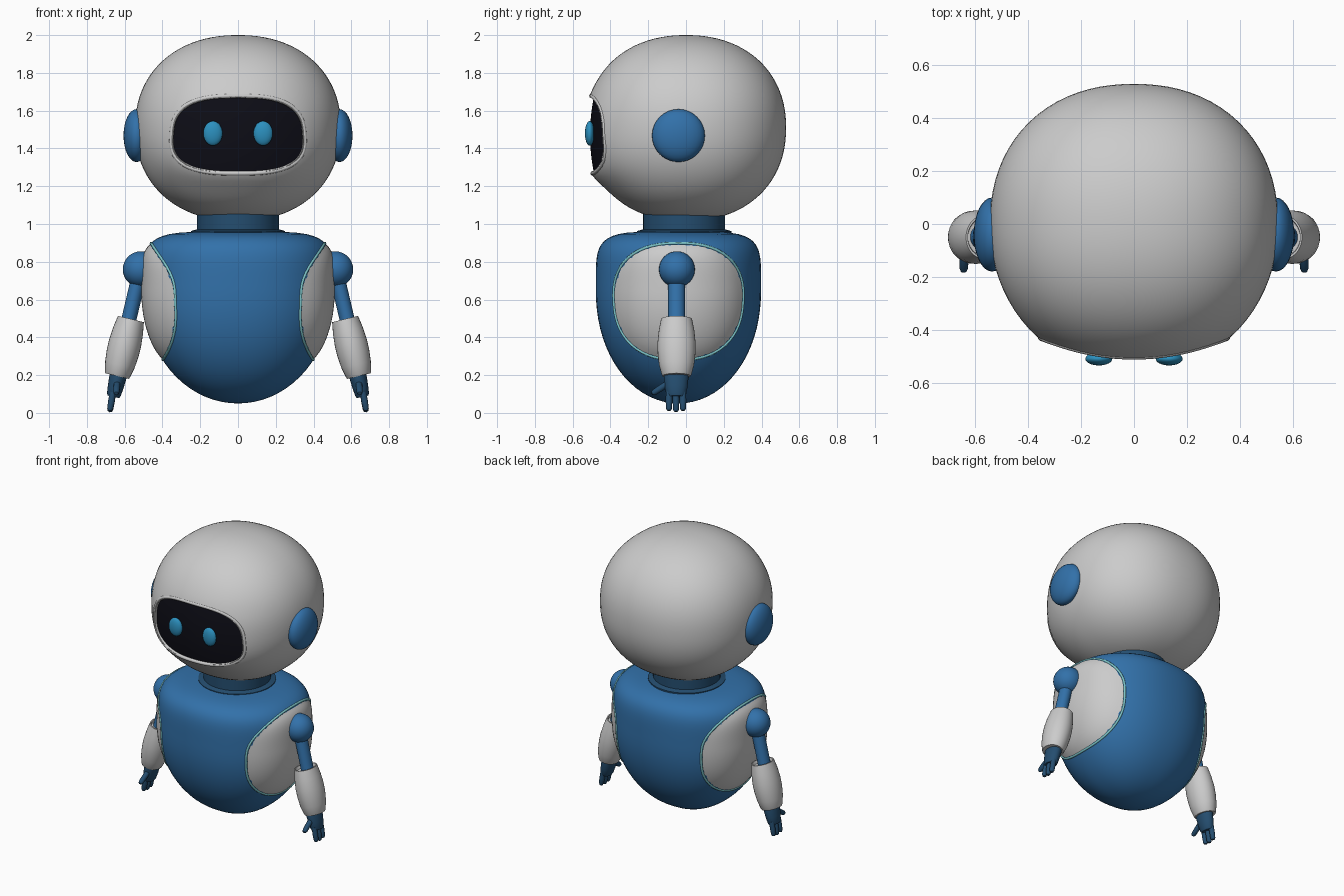
import bpy, bmesh
from math import sin, cos, pi, exp
from mathutils import Vector, Matrix

if "Cube" in bpy.data.objects:
    bpy.data.objects.remove(bpy.data.objects["Cube"])

def material(name, rgb):
    m = bpy.data.materials.new(name)
    m.diffuse_color = (*rgb, 1)
    m.use_nodes = True
    m.node_tree.nodes["Principled BSDF"].inputs["Base Color"].default_value = m.diffuse_color
    return m

BLUE = material("blue", (0.032, 0.165, 0.40))
DARK = material("dark_blue", (0.018, 0.075, 0.16))
BLACK = material("black", (0.004, 0.004, 0.008))
CYAN = material("eye_blue", (0.025, 0.28, 0.52))
TEAL = material("teal", (0.20, 0.55, 0.58))

def smooth(ob, angle=40):
    bpy.ops.object.select_all(action='DESELECT')
    ob.select_set(True)
    bpy.context.view_layer.objects.active = ob
    bpy.ops.object.shade_smooth_by_angle(angle=angle * pi / 180)

def finish(name, data, mat=None, mirror=False, angle=40):
    if isinstance(data, bmesh.types.BMesh):
        bmesh.ops.remove_doubles(data, verts=data.verts, dist=1e-5)
        bmesh.ops.recalc_face_normals(data, faces=data.faces)
        me = bpy.data.meshes.new(name)
        data.to_mesh(me)
        data.free()
    else:
        me = data
    ob = bpy.data.objects.new(name, me)
    bpy.context.collection.objects.link(ob)
    if mat:
        me.materials.append(mat)
    if ob.type == 'MESH':
        smooth(ob, angle)
    if mirror:
        ob.modifiers.new("mirror", 'MIRROR')
    return ob

def ball(name, centre, radii, mat=None, mirror=False, segs=32):
    bm = bmesh.new()
    bmesh.ops.create_uvsphere(bm, u_segments=segs, v_segments=segs // 2, radius=1,
                              matrix=Matrix.Translation(centre) @ Matrix.Diagonal((*radii, 1)))
    return finish(name, bm, mat, mirror)

def bridge(bm, rings):
    rows = [[bm.verts.new(p) for p in r] for r in rings]
    for a, b in zip(rows, rows[1:]):
        for i in range(len(a)):
            j = (i + 1) % len(a)
            bm.faces.new((a[i], a[j], b[j], b[i]))

def spin(name, p0, p1, profile, su=1, sv=1, mat=None, mirror=False, segs=24):
    """Turned part along p0-p1; profile is (radius, fraction along axis)."""
    p0, p1 = Vector(p0), Vector(p1)
    d = (p1 - p0).normalized()
    u = Vector((0, 1, 0)).cross(d).normalized()
    v = d.cross(u)
    bm = bmesh.new()
    bridge(bm, [[p0.lerp(p1, t) + u * (r * su * cos(2 * pi * i / segs)) + v * (r * sv * sin(2 * pi * i / segs))
                 for i in range(segs)] for r, t in profile])
    return finish(name, bm, mat, mirror)

def sup(t, n):
    """Point on a unit superellipse."""
    c, s = cos(t), sin(t)
    k = (abs(c) ** n + abs(s) ** n) ** (-1 / n)
    return c * k, s * k

def patch(name, point, rings, segs, mat=None, mirror=False):
    bm = bmesh.new()
    bridge(bm, [[point(k / rings, 2 * pi * i / segs) for i in range(segs)] for k in range(rings + 1)])
    return finish(name, bm, mat, mirror)

def tube(name, pts, radius, mat=None, mirror=False):
    cu = bpy.data.curves.new(name, 'CURVE')
    cu.dimensions = '3D'
    cu.bevel_depth = radius
    cu.bevel_resolution = 2
    sp = cu.splines.new('POLY')
    sp.points.add(len(pts) - 1)
    for p, q in zip(sp.points, pts):
        p.co = (*q, 1)
    sp.use_cyclic_u = True
    return finish(name, cu, mat, mirror)

# Head: slightly squared ellipsoid that swells around the face opening
HZ, RX, RY, HP, FZ = 1.51, 0.545, 0.53, 2.18, 1.473

def head_rz(z):
    return 0.49 if z > HZ else 0.495

def swell(x, z):
    r = (abs(x / 0.345) ** 3 + abs((z - FZ) / 0.2) ** 3) ** (1 / 3)
    low = max(-1, min(1, (FZ - z) / 0.2))
    return (0.016 + 0.012 * low) * exp(-((r - 1) / 0.35) ** 2)

bm = bmesh.new()
bmesh.ops.create_uvsphere(bm, u_segments=80, v_segments=48, radius=1)
for v in bm.verts:
    p = v.co / sum(abs(c) ** HP for c in v.co) ** (1 / HP)
    x, y, z = p.x * RX, p.y * RY, HZ + p.z * (0.49 if p.z > 0 else 0.495)
    if y < -0.2:
        y -= swell(x, z) * min(1, (-0.2 - y) / 0.1)
    v.co = x, y, z
head = finish("head", bm)

def outline(t, k=1.0):
    c, s = sup(t, 2.8)
    return 0.343 * c * k * (1 - 0.04 * s), FZ + 0.2 * s * k

bm = bmesh.new()
bridge(bm, [[(outline(2 * pi * i / 64, k)[0], y, outline(2 * pi * i / 64, k)[1]) for i in range(64)]
            for k, y in ((0, -0.8), (1, -0.8), (1, -0.37), (0, -0.37))])
cutter = finish("face_cutter", bm)
mod = head.modifiers.new("opening", 'BOOLEAN')
mod.operation, mod.object, mod.solver = 'DIFFERENCE', cutter, 'EXACT'
bpy.context.view_layer.objects.active = head
bpy.ops.object.modifier_apply(modifier="opening")
bpy.data.objects.remove(cutter)
smooth(head)

# Rim, visor and eyes
def rim_point(t):
    x, z = outline(t, 1.025)
    q = 1 - abs(x / RX) ** HP - abs((z - HZ) / head_rz(z)) ** HP
    return x, -RY * max(q, 0) ** (1 / HP) - swell(x, z) + 0.009, z

def visor_point(k, t):
    x, z = outline(t, k * 1.01)
    return x, -0.508 + 0.085 * (x / 0.34) ** 2 + 0.02 * ((z - FZ) / 0.2) ** 2, z

tube("face_rim", [rim_point(2 * pi * i / 72) for i in range(72)], 0.012)
patch("visor", visor_point, 8, 64, BLACK)
ball("eye", (0.133, -0.51, 1.48), (0.051, 0.025, 0.065), CYAN, True)
ball("ear_disc", (0.537, -0.04, 1.468), (0.069, 0.14, 0.14), BLUE, True)

# Neck
spin("neck", (0, -0.01, 0.94), (0, -0.01, 1.1),
     [(0, 0), (0.25, 0), (0.25, 0.14), (0.217, 0.2), (0.217, 1), (0, 1)], mat=DARK, segs=48)

# Body: elliptical sections along a rounded egg profile
YC, DEPTH, N = -0.04, 0.875, 2.2

def half_width(z):
    if z < 0.65:
        return 0.5 * max(0, 1 - ((0.65 - z) / 0.6) ** 2.1) ** 0.5
    return 0.5 * max(0, 1 - ((z - 0.65) / 0.31) ** 5) ** 0.2

levels = [0.65 - 0.6 * cos(pi / 2 * i / 18) for i in range(18)]
levels += [0.65 + 0.31 * sin(pi / 2 * i / 16) for i in range(17)]
bm = bmesh.new()
bridge(bm, [[(half_width(z) * c, YC + DEPTH * half_width(z) * s, z)
             for c, s in (sup(2 * pi * i / 64, N) for i in range(64))] for z in levels])
finish("body", bm, BLUE, angle=60)

# Side panels following the body surface, with a teal seam
def panel_point(k, t, lift=0.012):
    c, s = sup(t, 2.4)
    y, z = 0.342 * c * k * (1 + 0.05 * s * k), 0.59 + 0.308 * s * k
    w = half_width(z)
    x = w * max(0, 1 - (abs(y) / (DEPTH * w)) ** N) ** (1 / N)
    return x + lift * (1 - k ** 8) - 0.002 * k ** 8, YC + y, z

patch("side_panel", panel_point, 14, 64, None, True)
tube("panel_seam", [panel_point(1, 2 * pi * i / 64) for i in range(64)], 0.008, TEAL, True)

# Arms
ball("shoulder", (0.515, -0.048, 0.76), (0.095, 0.095, 0.095), BLUE, True)
spin("upper_arm", (0.52, -0.05, 0.74), (0.60, -0.05, 0.40),
     [(0, 0), (0.044, 0), (0.044, 1), (0, 1)], 0.9, 1, BLUE, True)
spin("forearm", (0.567, -0.05, 0.497), (0.64, -0.05, 0.195),
     [(0, 0.06), (0.068, 0.06), (0.074, 0), (0.082, 0), (0.094, 0.2), (0.101, 0.42), (0.1, 0.6),
      (0.093, 0.8), (0.079, 0.97), (0.074, 1), (0, 1)], 0.86, 1, None, True, 32)

# Hands
spin("palm", (0.63, -0.052, 0.215), (0.66, -0.052, 0.085),
     [(0, 0), (0.064, 0), (0.066, 0.15), (0.06, 0.6), (0.053, 0.9), (0.045, 1), (0, 1)], 0.7, 1, DARK, True)
FINGER = [(0, 0), (0.017, 0), (0.0175, 0.5), (0.016, 0.85), (0.011, 0.96), (0, 1)]
for i, y in enumerate((-0.09, -0.053, -0.016)):
    spin(f"finger_{i + 1}", (0.662, y, 0.11), (0.679, y, 0.003 + 0.006 * (i != 1)), FINGER,
         mat=DARK, mirror=True, segs=12)
spin("thumb", (0.64, -0.09, 0.16), (0.645, -0.182, 0.1), FINGER, mat=DARK, mirror=True, segs=12)
